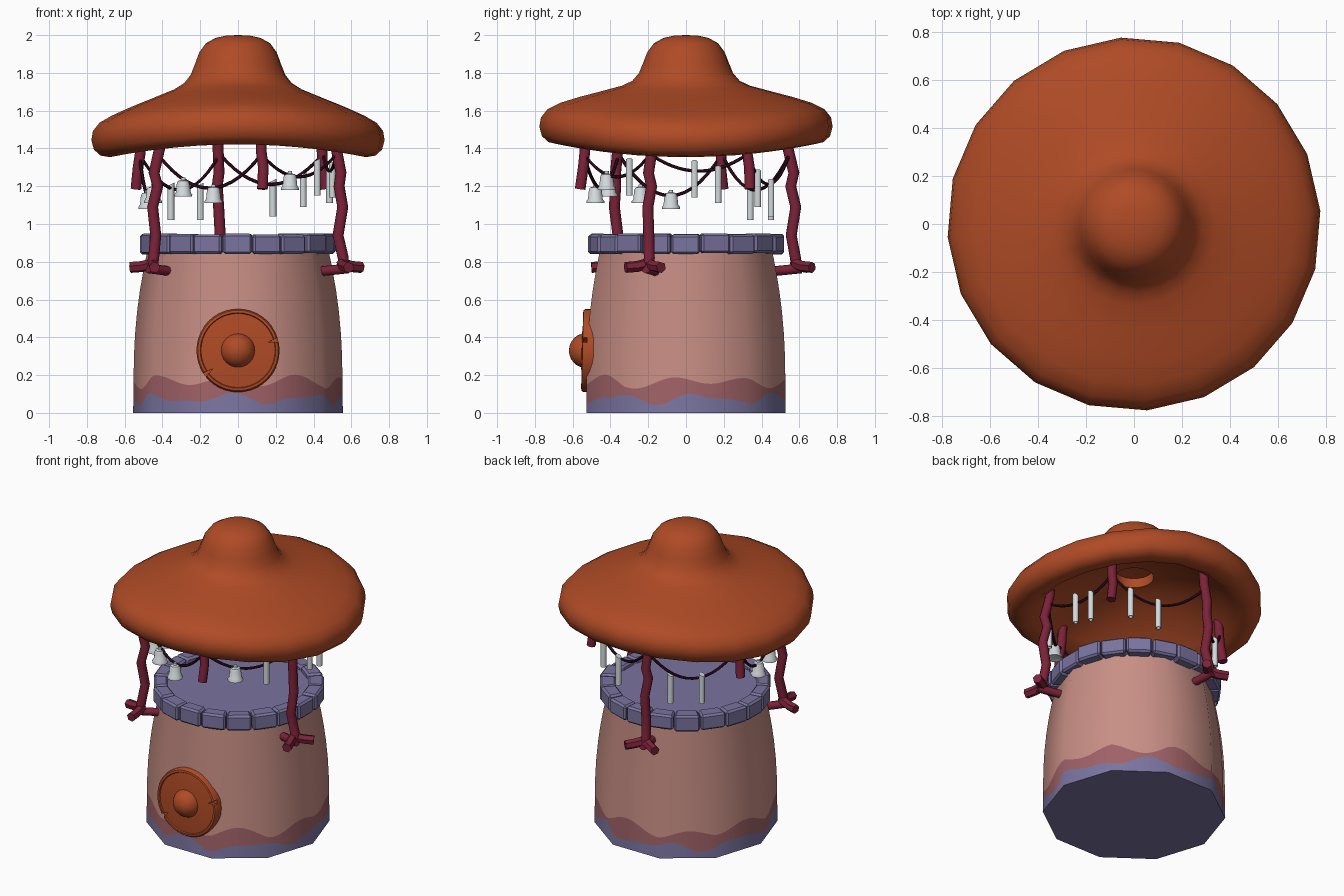
import bpy, bmesh, math, random
from math import sin, cos, pi, radians
from mathutils import Vector, Matrix

if "Cube" in bpy.data.objects:
    bpy.data.objects.remove(bpy.data.objects["Cube"])

random.seed(4)


def mat(name, rgb):
    m = bpy.data.materials.new(name)
    m.diffuse_color = (*rgb, 1)
    m.use_nodes = True
    m.node_tree.nodes["Principled BSDF"].inputs["Base Color"].default_value = m.diffuse_color
    return m


ORANGE = mat("rust_orange", (0.43, 0.070, 0.019))
PINK = mat("dusty_pink", (0.58, 0.275, 0.235))
MAUVE = mat("dark_mauve", (0.35, 0.122, 0.135))
PURPLE = mat("slate_purple", (0.195, 0.175, 0.35))
MAROON = mat("maroon_wood", (0.20, 0.016, 0.040))
ROPE = mat("dark_rope", (0.030, 0.004, 0.014))
SILVER = mat("pale_silver", (0.65, 0.70, 0.72))


def make(name, verts, faces, mats, smooth=None):
    me = bpy.data.meshes.new(name)
    me.from_pydata([tuple(v) for v in verts], [], faces)
    me.validate()
    bm = bmesh.new()
    bm.from_mesh(me)
    bmesh.ops.remove_doubles(bm, verts=bm.verts, dist=1e-5)
    bmesh.ops.recalc_face_normals(bm, faces=bm.faces)
    bm.to_mesh(me)
    bm.free()
    for m in mats:
        me.materials.append(m)
    ob = bpy.data.objects.new(name, me)
    bpy.context.collection.objects.link(ob)
    if smooth:
        bpy.ops.object.select_all(action='DESELECT')
        ob.select_set(True)
        bpy.context.view_layer.objects.active = ob
        bpy.ops.object.shade_smooth_by_angle(angle=radians(smooth))
    return ob


def lathe(name, profile, n, m, smooth=45, off=0.0, warp=None, matrix=Matrix()):
    """Spin an (r, z) profile around z; warp moves each point."""
    verts, faces = [], []
    for r, z in profile:
        for i in range(n):
            a = off + 2 * pi * i / n
            v = Vector((r * cos(a), r * sin(a), z))
            verts.append(matrix @ (warp(v, a, r) if warp else v))
    for k in range(len(profile) - 1):
        for i in range(n):
            j = (i + 1) % n
            faces.append((k * n + i, k * n + j, k * n + n + j, k * n + n + i))
    for k in (0, len(profile) - 1):
        if profile[k][0] > 1e-4:
            faces.append(tuple(range(k * n, k * n + n)))
    return make(name, verts, faces, [m], smooth)


def tube(name, pts, rad, m, sides=8):
    """Capped round tube along a path."""
    pts = [Vector(p) for p in pts]
    verts, faces, up = [], [], None
    for i, p in enumerate(pts):
        t = (pts[min(i + 1, len(pts) - 1)] - pts[max(i - 1, 0)]).normalized()
        u = t.orthogonal() if up is None else up - t * up.dot(t)
        up = u.normalized()
        w = t.cross(up)
        for s in range(sides):
            a = 2 * pi * s / sides
            verts.append(p + (up * cos(a) + w * sin(a)) * rad)
    for k in range(len(pts) - 1):
        for i in range(sides):
            j = (i + 1) % sides
            faces.append((k * sides + i, k * sides + j, (k + 1) * sides + j, (k + 1) * sides + i))
    e = (len(pts) - 1) * sides
    faces += [tuple(range(sides)), tuple(range(e, e + sides))]
    return make(name, verts, faces, [m], 50)


def polar(r, deg, z, t=0.0):
    a = radians(deg)
    return Vector((r * cos(a) - t * sin(a), r * sin(a) + t * cos(a), z))


# --- Tower body: ten sides, wavy painted bands near the ground
def wall(z):
    return 0.555 - 0.012 * z - 0.068 * max(0, (z - 0.25) / 0.62) ** 2


SUB = 12
N = 10 * SUB
verts, faces, ids, normals = [], [], [], []
for i in range(N):
    side, f = divmod(i, SUB)
    a0, a1 = side * pi / 5, (side + 1) * pi / 5
    c = Vector((cos(a0), sin(a0), 0)).lerp(Vector((cos(a1), sin(a1), 0)), f / SUB)
    a = 2 * pi * i / N
    low = 0.075 + 0.022 * sin(7 * a + 0.6) + 0.012 * sin(12 * a + 1.9)
    high = 0.165 + 0.025 * sin(8 * a + 2.8) + 0.014 * sin(5 * a + 0.5)
    for z in (0, low, high, 0.3, 0.42, 0.54, 0.64, 0.74, 0.82, 0.88):
        verts.append(c * wall(z) + Vector((0, 0, z)))
        normals.append(Vector((cos(a), sin(a), 0.05)).normalized())
R = 10
for i in range(N):
    j = (i + 1) % N
    for k in range(R - 1):
        faces.append((i * R + k, j * R + k, j * R + k + 1, i * R + k + 1))
        ids.append(min(k, 2))
me = bpy.data.meshes.new("tower_body")
me.from_pydata([tuple(v) for v in verts], [], faces)
for m in (PURPLE, MAUVE, PINK):
    me.materials.append(m)
for p, k in zip(me.polygons, ids):
    p.material_index = k
    p.use_smooth = True
me.normals_split_custom_set_from_vertices([tuple(n) for n in normals])
bpy.context.collection.objects.link(bpy.data.objects.new("tower_body", me))

# Base underside and the floor inside the stone ring
make("tower_base", [polar(0.555, 36 * i, 0) for i in range(10)], [tuple(reversed(range(10)))], [PURPLE])
lathe("well_floor", [(0.45, 0.86), (0.45, 0.915), (0, 0.915)], 40, PURPLE)

# --- Ring of bevelled stones
for i in range(20):
    a0, a1 = 18 * i - 81, 18 * i - 63.6
    ro = 0.523 + random.uniform(-0.008, 0.008)
    zt, zb = 0.948 + random.uniform(-0.005, 0.004), 0.843 + random.uniform(-0.005, 0.005)
    v = [polar(r, a, z) for z in (zb, zt) for r, a in ((0.43, a0), (ro, a0), (ro, a1), (0.43, a1))]
    ob = make("rim_stone", v, [(0, 1, 2, 3), (4, 5, 6, 7), (0, 1, 5, 4), (1, 2, 6, 5), (2, 3, 7, 6), (3, 0, 4, 7)], [PURPLE])
    b = ob.modifiers.new("bevel", 'BEVEL')
    b.width, b.segments = 0.012, 1


# --- Hat-shaped roof: 20-sided lathe, drooping left and right
def droop(v, a, r):
    return v - Vector((0, 0, 0.036 * cos(2 * a) * min(1, max(0, (r - 0.2) / 0.5))))


lathe("roof", [(0, 2.0), (0.06, 1.998), (0.12, 1.985), (0.17, 1.957), (0.205, 1.91), (0.228, 1.85),
               (0.25, 1.795), (0.285, 1.752), (0.34, 1.722), (0.45, 1.685), (0.57, 1.645), (0.67, 1.607),
               (0.735, 1.572), (0.77, 1.528), (0.778, 1.48), (0.765, 1.43), (0.73, 1.398), (0.68, 1.388),
               (0.62, 1.405), (0.56, 1.455), (0.46, 1.53), (0.32, 1.60), (0.2, 1.645), (0.12, 1.66),
               (0.115, 1.72), (0, 1.73)], 20, ORANGE, 60, radians(4), droop)

# --- Three crooked posts with forked feet, three hanging stubs between them
for ang in (-20, 100, 220):
    tube("post", [polar(r, ang, z, t) for r, z, t in (
        (0.54, 1.52, 0.01), (0.55, 1.40, 0.01), (0.58, 1.27, 0), (0.565, 1.2, 0.012), (0.59, 1.09, 0.0),
        (0.565, 0.94, -0.004), (0.59, 0.82, 0.008), (0.595, 0.765, 0))], 0.029, MAROON)
    tube("post_peg", [polar(0.47, ang, 0.75), polar(0.62, ang, 0.765)], 0.026, MAROON)
    for s in (-1, 1):
        tube("post_fork", [polar(0.585, ang, 0.79), polar(0.62, ang, 0.775, s * 0.05),
                           polar(0.66, ang, 0.77, s * 0.1)], 0.03, MAROON, 6)
for ang in (-77, 36, 160):
    tube("hanging_stub", [polar(0.54, ang, 1.52), polar(0.55, ang, 1.38), polar(0.56, ang, 1.3, 0.008),
                          polar(0.575, ang, 1.185)], 0.028, MAROON)

# --- Sagging ropes between neighbouring posts and stubs
for a0, a1, low in ((-20, 36, 1.28), (36, 100, 1.21), (100, 160, 1.18), (160, 220, 1.15),
                    (220, 283, 1.19), (283, 340, 1.25)):
    p, q = polar(0.555, a0, 1.37), polar(0.555, a1, 1.37)
    pts = []
    for k in range(15):
        t = k / 14
        v = p.lerp(q, t)
        v.z -= (1.37 - low) * 4 * t * (1 - t)
        pts.append(v)
    tube("rope", pts, 0.009, ROPE, 6)

# --- Bells on the front and left, chime tubes on the back and right
for x, y, z in ((-0.48, -0.08, 1.08), (-0.45, -0.24, 1.11), (-0.29, -0.41, 1.145),
                (-0.13, -0.48, 1.11), (0.275, -0.42, 1.18)):
    lathe("bell", [(0, 0.012), (0.034, 0.004), (0.047, 0.0), (0.048, 0.01), (0.039, 0.022), (0.034, 0.07),
                   (0.028, 0.083), (0.012, 0.087), (0.011, 0.1), (0, 0.1)], 12, SILVER, 50,
          matrix=Matrix.Translation((x, y, z)))
for x, y, z in ((-0.355, 0.34, 1.02), (-0.2, 0.45, 1.02), (0.185, 0.45, 1.04), (0.345, 0.38, 1.09),
                (0.485, 0.17, 1.11), (0.42, -0.3, 1.15), (0.5, 0.045, 1.14)):
    lathe("chime_tube", [(0.009, 0.03), (0.012, 0), (0.018, 0), (0.018, 0.19)], 10, SILVER, 40,
          warp=lambda v, a, r: v + Vector((0, 0, 0.5 * v.x if v.z > 0.1 else 0)),
          matrix=Matrix.Translation((x, y, z)))

# --- Round front shield with a boss and two chipped notches
place = Matrix.Translation((0, -0.53, 0.33)) @ Matrix.Rotation(radians(88.5), 4, 'X')
shield = lathe("shield", [(0, -0.04), (0.22, -0.04), (0.22, 0.008), (0.213, 0.018), (0.2, 0.02), (0.196, 0.013),
                          (0.1, 0.022), (0, 0.024)], 40, ORANGE, 35, matrix=place)
for deg, length in ((15, 0.05), (216, 0.05)):
    pts = [(-length, 0), (0.04, -0.022), (0.04, 0.022)]
    v = [place @ polar(0.215 + x, deg, z, t) for z in (-0.005, 0.06) for x, t in pts]
    cut = make("notch_cutter", v, [(0, 1, 2), (3, 4, 5), (0, 1, 4, 3), (1, 2, 5, 4), (2, 0, 3, 5)], [ORANGE])
    cut.hide_render = True
    cut.hide_viewport = True
    b = shield.modifiers.new("notch", 'BOOLEAN')
    b.operation, b.object, b.solver = 'DIFFERENCE', cut, 'EXACT'
lathe("shield_boss", [(0.092 * cos(radians(d)), 0.09 * sin(radians(d))) for d in range(0, 91, 15)],
      24, ORANGE, 60, matrix=place)
